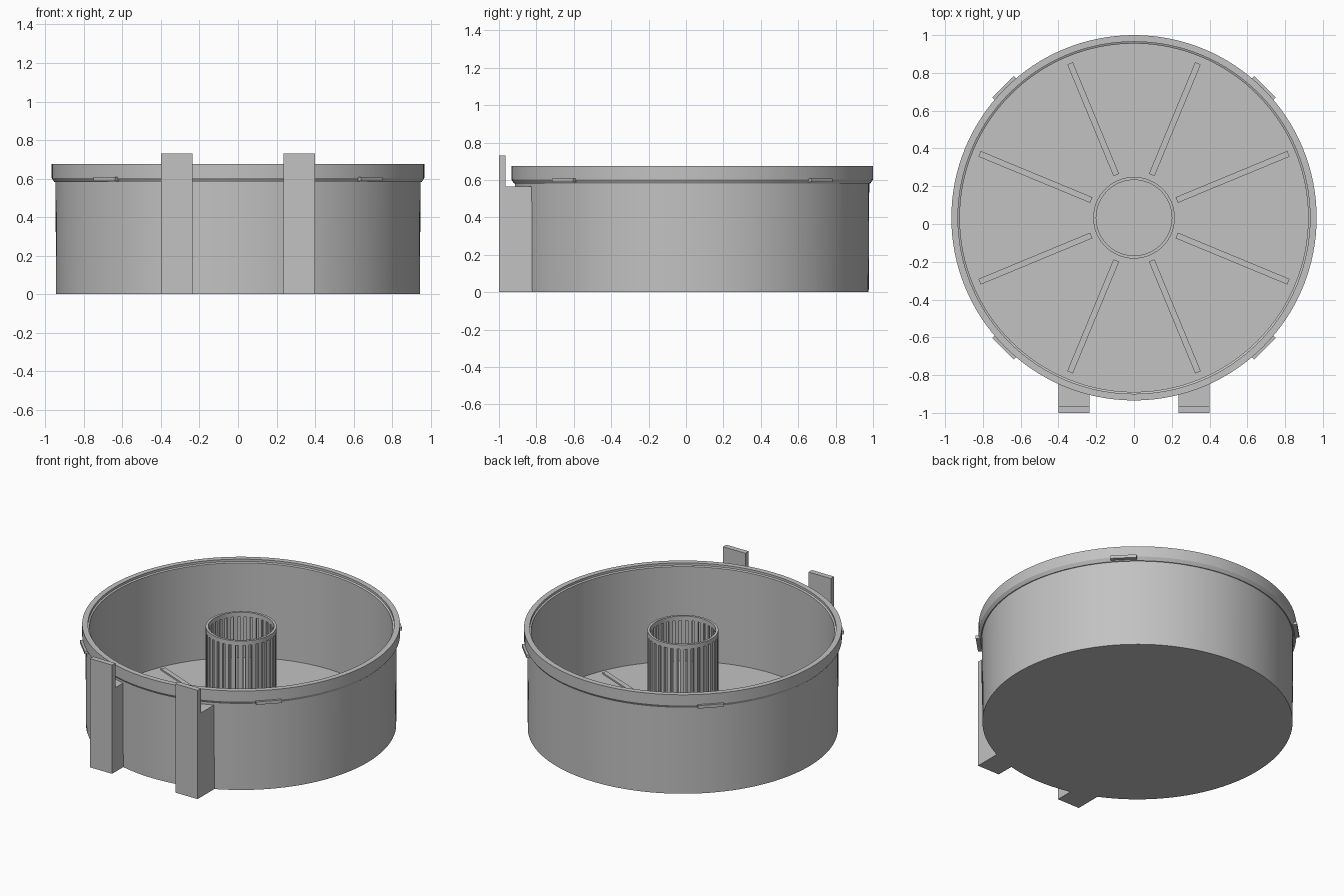
import bpy, bmesh, math
from mathutils import Matrix, Vector

if "Cube" in bpy.data.objects:
    bpy.data.objects.remove(bpy.data.objects["Cube"], do_unlink=True)

CY = 0.033            # drum axis, set back to leave room for the posts
FLOOR = 0.02          # floor thickness
SLOTS = 32            # slots around the centre tube

grey = bpy.data.materials.new("plain grey")
grey.use_nodes = True
grey.diffuse_color = (0.54, 0.54, 0.54, 1)
grey.node_tree.nodes["Principled BSDF"].inputs["Base Color"].default_value = grey.diffuse_color


def finish(name, bm, smooth=False, centre=CY):
    bmesh.ops.recalc_face_normals(bm, faces=bm.faces)
    mesh = bpy.data.meshes.new(name)
    bm.to_mesh(mesh)
    bm.free()
    mesh.materials.append(grey)
    obj = bpy.data.objects.new(name, mesh)
    obj.location.y = centre
    bpy.context.collection.objects.link(obj)
    if smooth:
        bpy.ops.object.select_all(action="DESELECT")
        obj.select_set(True)
        bpy.context.view_layer.objects.active = obj
        bpy.ops.object.shade_smooth_by_angle(angle=math.radians(25))
    return obj


def lathe(name, profile, steps, closed=False):
    """Spin an (r, z) profile around the vertical axis."""
    bm = bmesh.new()
    verts = [bm.verts.new((r, 0, z)) for r, z in profile]
    pairs = list(zip(verts, verts[1:]))
    if closed:
        pairs.append((verts[-1], verts[0]))
    edges = [bm.edges.new(p) for p in pairs]
    bmesh.ops.spin(bm, geom=verts + edges, cent=(0, 0, 0), axis=(0, 0, 1),
                   angle=math.tau, steps=steps)
    bmesh.ops.remove_doubles(bm, verts=bm.verts, dist=0.0001)
    return finish(name, bm, smooth=True)


def radial_boxes(name, angles, r0, r1, width, z0, z1):
    """Boxes reaching from radius r0 to r1, repeated at the given angles."""
    bm = bmesh.new()
    size = Matrix.Diagonal((r1 - r0, width, z1 - z0, 1))
    place = Matrix.Translation(((r0 + r1) / 2, 0, (z0 + z1) / 2))
    for a in angles:
        bmesh.ops.create_cube(bm, size=1, matrix=Matrix.Rotation(a, 4, "Z") @ place @ size)
    return finish(name, bm)


def prism(name, outline, z0, z1):
    bm = bmesh.new()
    face = bm.faces.new([bm.verts.new((x, y, z0)) for x, y in outline])
    top = bmesh.ops.extrude_face_region(bm, geom=[face])["geom"]
    bmesh.ops.translate(bm, vec=Vector((0, 0, z1 - z0)),
                        verts=[v for v in top if isinstance(v, bmesh.types.BMVert)])
    return finish(name, bm, centre=0)


# Open drum with a chamfered rim and a small inner step
lathe("drum", [(0, 0), (0.944, 0), (0.947, 0.582), (0.953, 0.582), (0.967, 0.603),
               (0.967, 0.675), (0.932, 0.675), (0.932, 0.66), (0.922, 0.655),
               (0.922, FLOOR), (0, FLOOR)], 128)

# Low spokes on the floor
radial_boxes("floor_spokes", [math.radians(22.5 + 45 * i) for i in range(8)],
             0.245, 0.885, 0.032, FLOOR - 0.005, FLOOR + 0.01)

# Slotted centre tube: two rings joined by upright bars
for label, z0, z1 in (("tube_bottom_ring", FLOOR - 0.005, 0.04), ("tube_top_ring", 0.63, 0.66)):
    lathe(label, [(0.2, z0), (0.216, z0), (0.216, z1), (0.2, z1)], 64, closed=True)
radial_boxes("tube_bars", [math.tau * i / SLOTS for i in range(SLOTS)],
             0.2, 0.215, 0.024, 0.03, 0.64)

# Four snap tabs under the rim
radial_boxes("snap_tabs", [math.radians(45 + 90 * i) for i in range(4)],
             0.935, 0.981, 0.16, 0.588, 0.608)

# Two hanging posts on the front, their backs following the drum wall
X0, X1 = 0.235, 0.4
for side, label in ((1, "left"), (-1, "right")):
    wall = []
    for i in range(7):
        x = X0 + (X1 - X0) * i / 6
        wall.append((side * x, CY - math.sqrt(0.936 ** 2 - x * x)))
    prism(label + "_post", [(side * X1, -1), (side * X0, -1)] + wall, 0, 0.565)
    prism(label + "_post_tongue", [(side * X0, -1), (side * X1, -1),
                                   (side * X1, -0.965), (side * X0, -0.965)], 0.565, 0.73)
